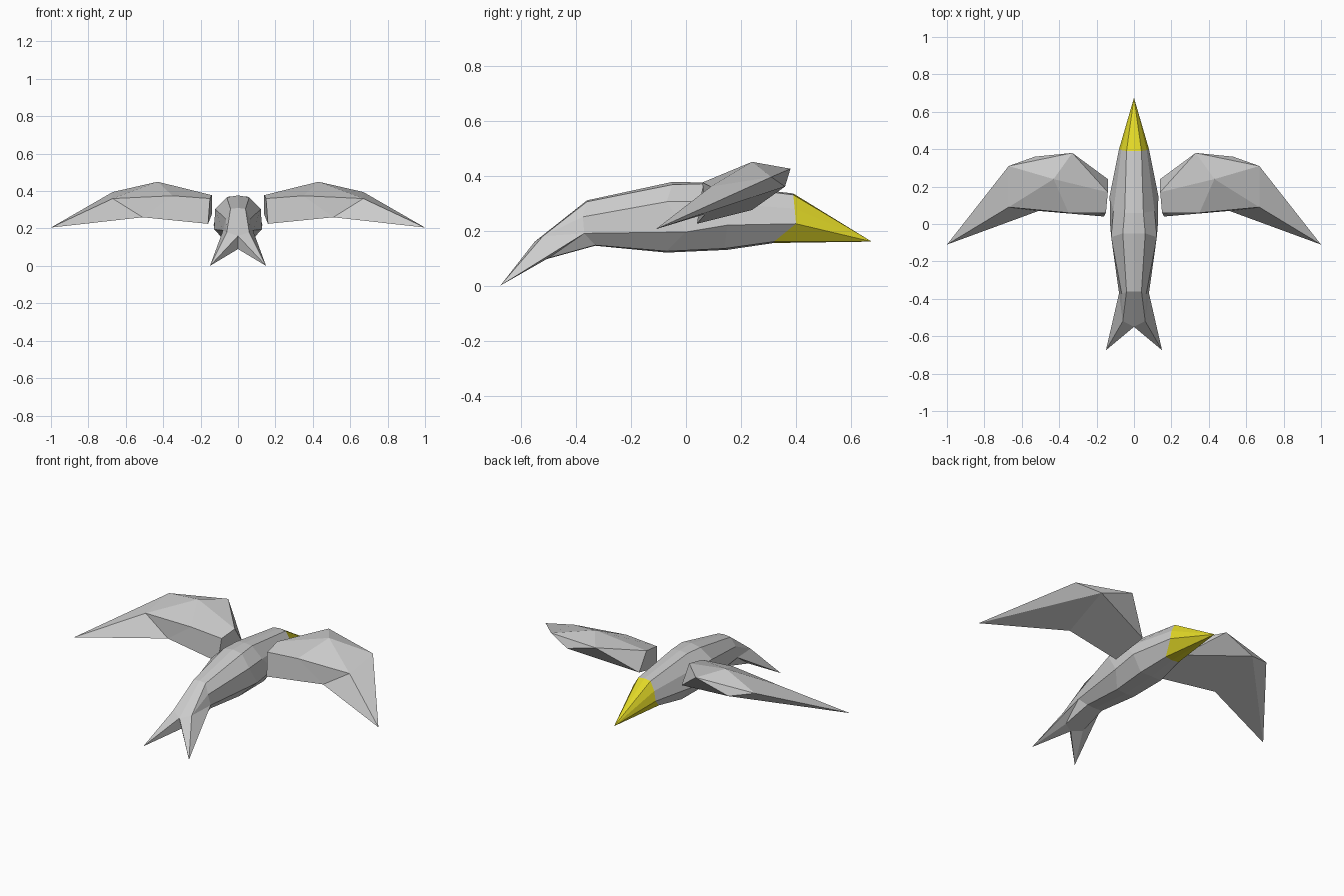
import bpy, bmesh

if "Cube" in bpy.data.objects:
    bpy.data.objects.remove(bpy.data.objects["Cube"])

def mirrored_part(name, verts, faces, merge=True, color=None):
    """Build the +x half, then mirror it across x = 0."""
    bm = bmesh.new()
    vs = [bm.verts.new(v) for v in verts]
    for f in faces:
        bm.faces.new([vs[i] for i in f])
    loose = bm.faces[:]
    if merge:
        # weld a mirrored copy along the centre line
        geo = bmesh.ops.duplicate(bm, geom=bm.verts[:] + bm.edges[:] + loose)["geom"]
    else:
        geo = bmesh.ops.duplicate(bm, geom=bm.verts[:] + bm.edges[:] + loose)["geom"]
    for v in geo:
        if isinstance(v, bmesh.types.BMVert):
            v.co.x *= -1
    bmesh.ops.reverse_faces(bm, faces=[f for f in geo if isinstance(f, bmesh.types.BMFace)])
    bmesh.ops.remove_doubles(bm, verts=bm.verts[:], dist=0.0005)
    bmesh.ops.recalc_face_normals(bm, faces=bm.faces[:])
    me = bpy.data.meshes.new(name)
    bm.to_mesh(me)
    bm.free()
    ob = bpy.data.objects.new(name, me)
    bpy.context.collection.objects.link(ob)
    if color:
        mat = bpy.data.materials.new(name + "_colour")
        mat.diffuse_color = color
        mat.use_nodes = True
        mat.node_tree.nodes["Principled BSDF"].inputs["Base Color"].default_value = mat.diffuse_color
        me.materials.append(mat)
    return ob

# Half cross-sections of the body, top centre to bottom centre
rings = [
    [(0, .39, .335), (.04, .39, .33), (.068, .395, .28), (.08, .40, .225), (.045, .32, .16), (0, .32, .155)],
    [(0, .06, .375), (.05, .06, .37), (.11, .07, .305), (.13, .15, .22), (.07, .14, .135), (0, .15, .13)],
    [(0, -.05, .377), (.06, -.05, .367), (.122, -.07, .305), (.128, 0, .195), (.06, -.07, .125), (0, -.07, .12)],
    [(0, -.36, .31), (.04, -.36, .305), (.065, -.375, .25), (.08, -.37, .19), (.05, -.33, .147), (0, -.33, .145)],
]
n = 6
verts = [v for r in rings for v in r]
faces = [(i*n + j, i*n + j + 1, (i+1)*n + j + 1, (i+1)*n + j)
         for i in range(3) for j in range(n - 1)]

# Forked tail grown from the last ring
T, S, U, W, X, K = range(18, 24)
verts += [(0, -.55, .16), (.06, -.52, .18), (.06, -.50, .10), (0, -.53, .09), (.15, -.675, 0)]
N, R, V, B, P = range(24, 29)
faces += [(T, S, R, N), (S, U, R), (U, W, R), (W, P, R), (R, P, N),
          (W, X, V), (W, V, P), (X, K, B, V), (V, B, P), (B, N, P)]
mirrored_part("body_and_tail", verts, faces)

# Yellow beak
mirrored_part("beak", rings[0] + [(0, .675, .16)],
              [(i, i + 1, 6) for i in range(5)], color=(.75, .68, .02, 1))

# Wings: root, ridge, leading edge, trailing edge, tip
wing = [(.15, .06, .36), (.14, .17, .378), (.14, .24, .275), (.16, .04, .225),
        (.35, .06, .375), (.43, .24, .45), (.33, .38, .425), (.53, .36, .36),
        (.67, .31, .395), (.67, .09, .36), (.51, .07, .26), (1, -.11, .205)]
wing_faces = [(0, 1, 5, 4), (1, 6, 5), (5, 6, 8), (6, 7, 8), (4, 5, 9), (5, 8, 9),
              (8, 11, 9), (9, 11, 10), (0, 4, 10, 3), (4, 9, 10), (0, 3, 2, 1),
              (1, 2, 6), (2, 7, 6), (3, 10, 7, 2), (10, 11, 7), (7, 11, 8)]
mirrored_part("wings", wing, wing_faces, merge=False)
